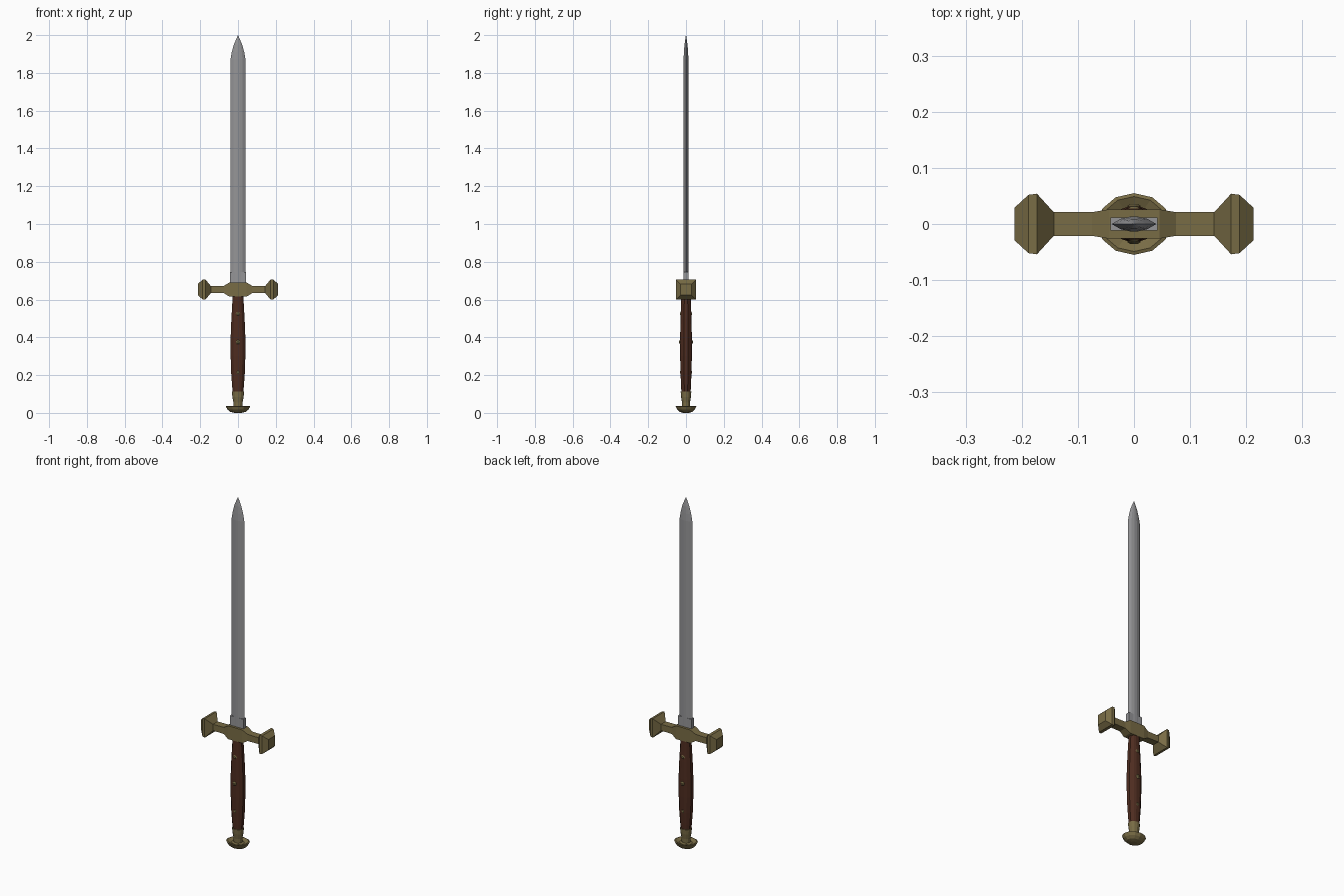
import bpy, bmesh
from math import cos, sin, pi, radians
from mathutils import Matrix

if "Cube" in bpy.data.objects:
    bpy.data.objects.remove(bpy.data.objects["Cube"])


def material(name, color):
    m = bpy.data.materials.new(name)
    m.diffuse_color = (*color, 1)
    m.use_nodes = True
    m.node_tree.nodes["Principled BSDF"].inputs["Base Color"].default_value = m.diffuse_color
    return m


BRASS = material("brass", (0.19, 0.15, 0.06))
WOOD = material("wood", (0.075, 0.025, 0.014))
STEEL = material("steel", (0.30, 0.30, 0.31))


def finish(name, bm, mat):
    bmesh.ops.remove_doubles(bm, verts=bm.verts, dist=1e-5)
    bmesh.ops.recalc_face_normals(bm, faces=bm.faces)
    mesh = bpy.data.meshes.new(name)
    bm.to_mesh(mesh)
    bm.free()
    mesh.materials.append(mat)
    ob = bpy.data.objects.new(name, mesh)
    bpy.context.collection.objects.link(ob)
    return ob


def loft(name, section, stations, mat, matrix=Matrix()):
    """Skin a unit cross-section through (height, x scale, y scale) stations."""
    bm = bmesh.new()
    rings = [[bm.verts.new(matrix @ Matrix.Translation((0, 0, h)) @ Matrix.Diagonal((sx, sy, 1, 1))
                           @ Matrix.Translation((x, y, 0)).to_translation()) for x, y in section]
             for h, sx, sy in stations]
    n = len(section)
    for a, b in zip(rings, rings[1:]):
        for i in range(n):
            bm.faces.new((a[i], a[(i + 1) % n], b[(i + 1) % n], b[i]))
    bm.faces.new(rings[0][::-1])
    bm.faces.new(rings[-1])
    return finish(name, bm, mat)


def circle(n):
    return [(cos(2 * pi * i / n), sin(2 * pi * i / n)) for i in range(n)]


SQUARE = [(-1, -1), (1, -1), (1, 1), (-1, 1)]
LENS = [(1, 0), (0.6, 0.7), (0.2, 1), (-0.2, 1), (-0.6, 0.7),
        (-1, 0), (-0.6, -0.7), (-0.2, -1), (0.2, -1), (0.6, -0.7)]
CHAMFERED = [(1, -0.35), (1, 0.35), (0.6, 0.85), (0.25, 1), (-0.25, 1), (-0.6, 0.85),
             (-1, 0.35), (-1, -0.35), (-0.6, -0.85), (-0.25, -1), (0.25, -1), (0.6, -0.85)]

# Blade with a curved point, and the block at its base
loft("blade", LENS, [(0.67, 0.04, 0.013), (1.87, 0.04, 0.013), (1.91, 0.033, 0.011),
                     (1.95, 0.022, 0.008), (2.0, 0.0005, 0.0005)], STEEL)
loft("blade_collar", SQUARE, [(0.67, 0.042, 0.012), (0.745, 0.042, 0.012)], STEEL)

# Cross guard: swollen centre, slim arms, flared pyramid ends (lofted along x)
half = [(0.045, 0.038, 0.026), (0.075, 0.019, 0.021), (0.143, 0.018, 0.021),
        (0.173, 0.054, 0.054), (0.188, 0.052, 0.052), (0.213, 0.029, 0.029)]
guard = [(-h, a, b) for h, a, b in reversed(half)] + half
loft("cross_guard", SQUARE, guard, BRASS,
     Matrix.Translation((0, 0, 0.653)) @ Matrix.Rotation(radians(90), 4, 'Y'))

# Wooden grip
loft("grip", CHAMFERED, [(0.105, 0.027, 0.024), (0.14, 0.031, 0.026), (0.21, 0.036, 0.029),
                         (0.30, 0.039, 0.031), (0.40, 0.039, 0.031), (0.50, 0.035, 0.029),
                         (0.62, 0.028, 0.025)], WOOD)

# Rivets passing through the grip
for i, (z, reach) in enumerate([(0.215, 0.031), (0.375, 0.036), (0.525, 0.031)]):
    loft(f"rivet_{i + 1}", circle(10),
         [(-reach, 0.006, 0.006), (-reach + 0.004, 0.012, 0.012),
          (reach - 0.004, 0.012, 0.012), (reach, 0.006, 0.006)], BRASS,
         Matrix.Translation((0, 0, z)) @ Matrix.Rotation(radians(90), 4, 'X'))

# Ferrule below the grip and the mushroom pommel
loft("ferrule", circle(12), [(0.025, 0.023, 0.020), (0.055, 0.024, 0.021),
                             (0.085, 0.030, 0.026), (0.112, 0.032, 0.028)], BRASS)
loft("pommel", circle(12), [(0.0, 0.018, 0.015), (0.006, 0.042, 0.034), (0.018, 0.056, 0.047),
                            (0.035, 0.065, 0.055), (0.037, 0.058, 0.049),
                            (0.028, 0.035, 0.030), (0.032, 0.022, 0.019)], BRASS)
